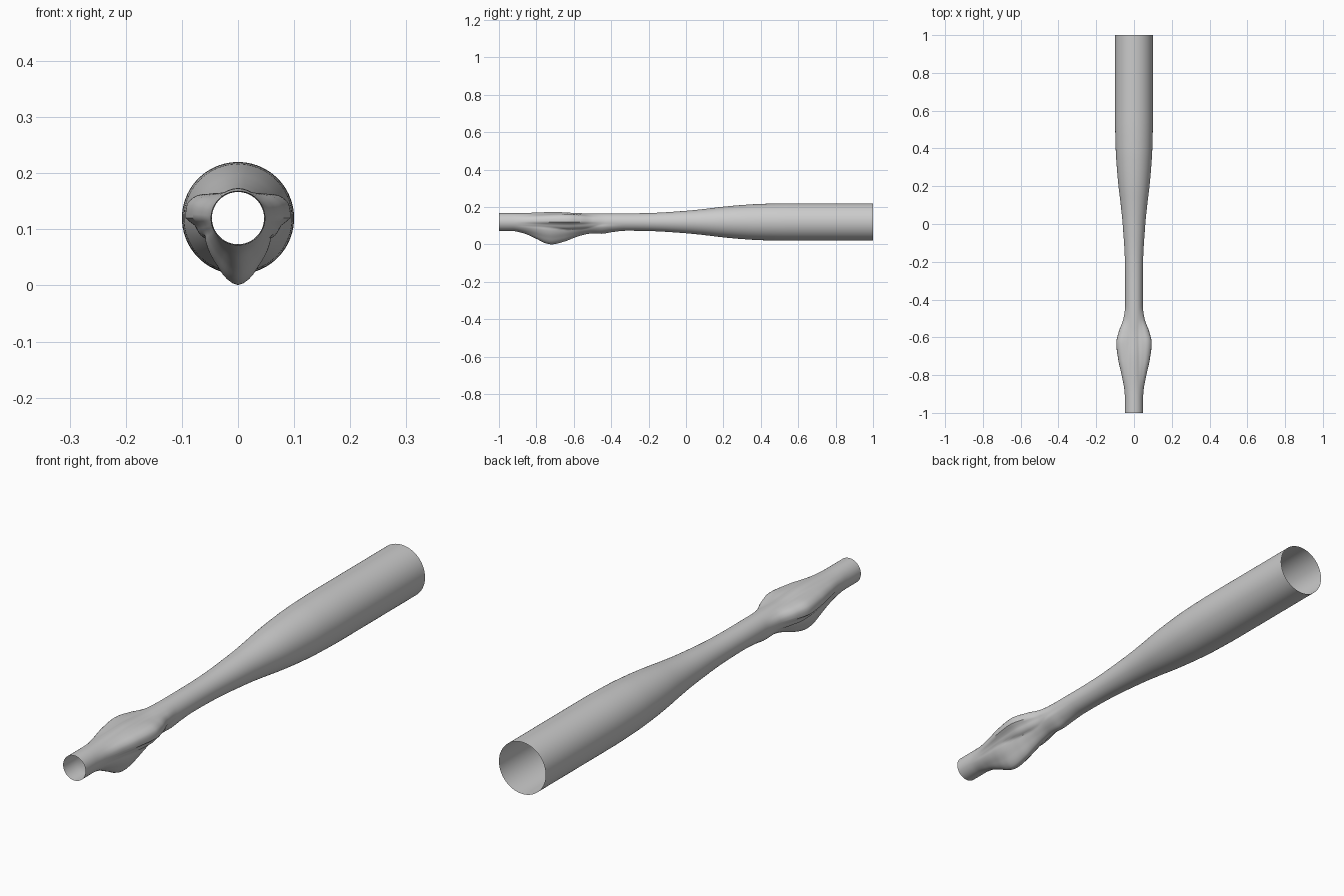
import bpy, bmesh, math

if "Cube" in bpy.data.objects:
    bpy.data.objects.remove(bpy.data.objects["Cube"])

SEG, RINGS, CZ = 72, 160, 0.12


def curve(points, t):
    """Smooth monotone-ish interpolation through (t, value) points."""
    if t <= points[0][0]:
        return points[0][1]
    n = len(points)
    for i in range(n - 1):
        (a, va), (b, vb) = points[i], points[i + 1]
        if t <= b:
            def slope(k):
                if k == 0 or k == n - 1:
                    return 0.0
                l = (points[k][1] - points[k-1][1]) / (points[k][0] - points[k-1][0])
                r = (points[k+1][1] - points[k][1]) / (points[k+1][0] - points[k][0])
                return 0.0 if l * r <= 0 else 2 * l * r / (l + r)
            h = b - a
            u = (t - a) / h
            return ((2*u**3 - 3*u*u + 1) * va + (u**3 - 2*u*u + u) * h * slope(i)
                    + (3*u*u - 2*u**3) * vb + (u**3 - u*u) * h * slope(i + 1))
    return points[-1][1]


# main radius along the length
BODY = [(-1, .048), (-.3, .0465), (-.2, .048), (0, .06), (.1, .07), (.2, .082),
        (.3, .091), (.4, .097), (.55, .1), (1, .1)]
# extra radius of the side lobes and the lower keel along the length
SIDE = [(-.93, 0), (-.88, .003), (-.8, .018), (-.72, .036), (-.63, .047),
        (-.57, .034), (-.5, .009), (-.43, 0)]
KEEL = [(-.93, 0), (-.87, .012), (-.8, .042), (-.75, .066), (-.72, .072), (-.65, .057),
        (-.6, .038), (-.55, .022), (-.5, .014), (-.45, .016), (-.4, .008), (-.32, 0)]
CROWN = [(-.9, 0), (-.7, .006), (-.55, 0)]
# falloff around the section: degrees from the lobe centre
SIDE_FALL = [(-60, 0), (-45, .25), (-25, .55), (-8, .68), (-2, .95), (2, 1), (14, 1),
             (28, .78), (42, .35), (65, 0)]
KEEL_FALL = [(0, 1), (10, .88), (24, .62), (45, .4), (60, .28), (80, 0)]


def radius(deg, y):
    """deg: 0 is the side, 90 the top, -90 the bottom; mirrored in x."""
    side = curve(SIDE, y) * curve(SIDE_FALL, deg)
    keel = curve(KEEL, y) * curve(KEEL_FALL, deg + 90)
    crown = curve(CROWN, y) * max(0, math.sin(math.radians(deg))) ** 2
    return curve(BODY, y) + max(side, keel, 0) + crown


# open tube with lobes
bm = bmesh.new()
rings = []
for j in range(RINGS + 1):
    u = j / RINGS
    # two thirds of the rings fall on the lobed front half
    y = -1 + .8 * u / .65 if u < .65 else -.2 + 1.2 * (u - .65) / .35
    ring = []
    for i in range(SEG):
        a = 2 * math.pi * i / SEG - math.pi / 2
        deg = math.degrees(math.asin(max(-1, min(1, math.sin(a)))))
        r = radius(deg, y)
        ring.append(bm.verts.new((r * math.cos(a), y, CZ + r * math.sin(a))))
    rings.append(ring)
for lo, hi in zip(rings, rings[1:]):
    for i in range(SEG):
        k = (i + 1) % SEG
        bm.faces.new((lo[i], hi[i], hi[k], lo[k]))
bmesh.ops.recalc_face_normals(bm, faces=bm.faces)
mesh = bpy.data.meshes.new("lobed_tube")
bm.to_mesh(mesh)
bm.free()
tube = bpy.data.objects.new("lobed_tube", mesh)
bpy.context.collection.objects.link(tube)
bpy.context.view_layer.objects.active = tube
tube.select_set(True)
bpy.ops.object.shade_smooth_by_angle(angle=math.radians(40))
